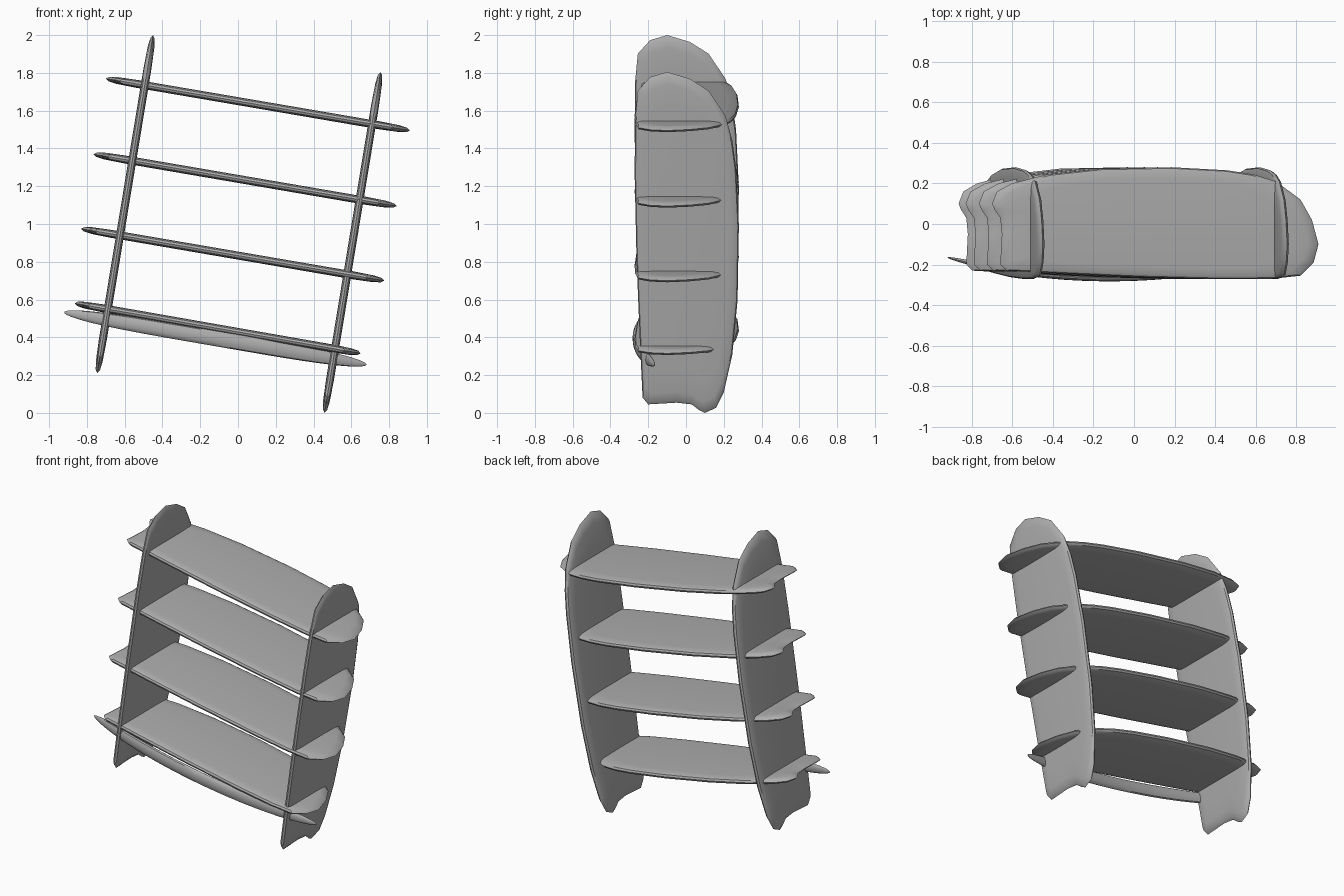
import bpy, bmesh, math
from mathutils import Vector

cube = bpy.data.objects.get("Cube")
if cube:
    bpy.data.objects.remove(cube, do_unlink=True)

grey = bpy.data.materials.new("matte_grey")
grey.use_nodes = True
grey.diffuse_color = (0.42, 0.42, 0.42, 1)
grey.node_tree.nodes["Principled BSDF"].inputs["Base Color"].default_value = (0.42, 0.42, 0.42, 1)

# Board outline: (fraction of length from tail to nose, y)
OUTLINE = [(0.025, -0.2), (0.03, -0.05), (0.025, 0.03), (0.008, 0.07), (0, 0.1),
           (0.015, 0.16), (0.06, 0.2), (0.17, 0.245), (0.33, 0.273), (0.55, 0.28),
           (0.72, 0.265), (0.8, 0.245), (0.87, 0.21), (0.945, 0.12), (0.98, 0.02),
           (1, -0.1), (0.985, -0.19), (0.945, -0.255), (0.86, -0.27), (0.7, -0.272),
           (0.45, -0.262), (0.22, -0.245), (0.045, -0.23)]

# Cross-section rings: (outline scale, height as a fraction of half thickness)
RINGS = [(0.8, -1), (0.93, -0.85), (0.98, -0.55), (1, 0), (0.98, 0.55), (0.93, 0.85), (0.8, 1)]


def loft(name, rings):
    """Skin a list of closed rings and cap both ends."""
    bm = bmesh.new()
    loops = [[bm.verts.new(p) for p in ring] for ring in rings]
    n = len(loops[0])
    for a, b in zip(loops, loops[1:]):
        for i in range(n):
            j = (i + 1) % n
            bm.faces.new((a[i], a[j], b[j], b[i]))
    bm.faces.new(loops[0][::-1])
    bm.faces.new(loops[-1])
    bmesh.ops.recalc_face_normals(bm, faces=bm.faces[:])
    mesh = bpy.data.meshes.new(name)
    bm.to_mesh(mesh)
    bm.free()
    mesh.materials.append(grey)
    obj = bpy.data.objects.new(name, mesh)
    bpy.context.collection.objects.link(obj)
    bpy.ops.object.select_all(action='DESELECT')
    obj.select_set(True)
    bpy.context.view_layer.objects.active = obj
    bpy.ops.object.shade_smooth_by_angle(angle=math.radians(35))
    return obj


def board(name, tail, nose, thickness):
    """Rounded thin board whose length runs from tail to nose in the xz plane."""
    start = Vector((tail[0], 0, tail[1]))
    along = Vector((nose[0], 0, nose[1])) - start
    normal = along.cross(Vector((0, 1, 0))).normalized()
    rings = []
    for scale, height in RINGS:
        rings.append([start + along * (0.5 + (u - 0.5) * scale)
                      + Vector((0, y * scale, 0)) + normal * height * thickness / 2
                      for u, y in OUTLINE])
    return loft(name, rings)


# Two leaning side boards
board("right_upright", (-0.745, 0.21), (-0.45, 2.0), 0.042)
board("left_upright", (0.458, 0), (0.755, 1.805), 0.042)

# Four sloping shelves
board("top_shelf", (-0.7, 1.77), (0.91, 1.495), 0.042)
board("upper_shelf", (-0.765, 1.37), (0.84, 1.095), 0.042)
board("lower_shelf", (-0.83, 0.975), (0.775, 0.7), 0.042)
board("bottom_shelf", (-0.865, 0.58), (0.65, 0.315), 0.042)

# Bowed rail under the front of the bottom shelf, tapered at both ends
rail = []
STEPS, SIDES = 32, 12
for k in range(STEPS + 1):
    t = -math.cos(math.pi * k / STEPS) * 0.9995
    taper = math.sqrt(1 - t ** 4)
    x, z = -0.12 + 0.8 * t, 0.394 - 0.138 * t
    y = -0.165 - 0.1 * (1 - t * t)
    rail.append([(x, y + 0.018 * taper * math.cos(a), z + 0.041 * taper * math.sin(a))
                 for a in (2 * math.pi * i / SIDES for i in range(SIDES))])
loft("front_rail", rail)
